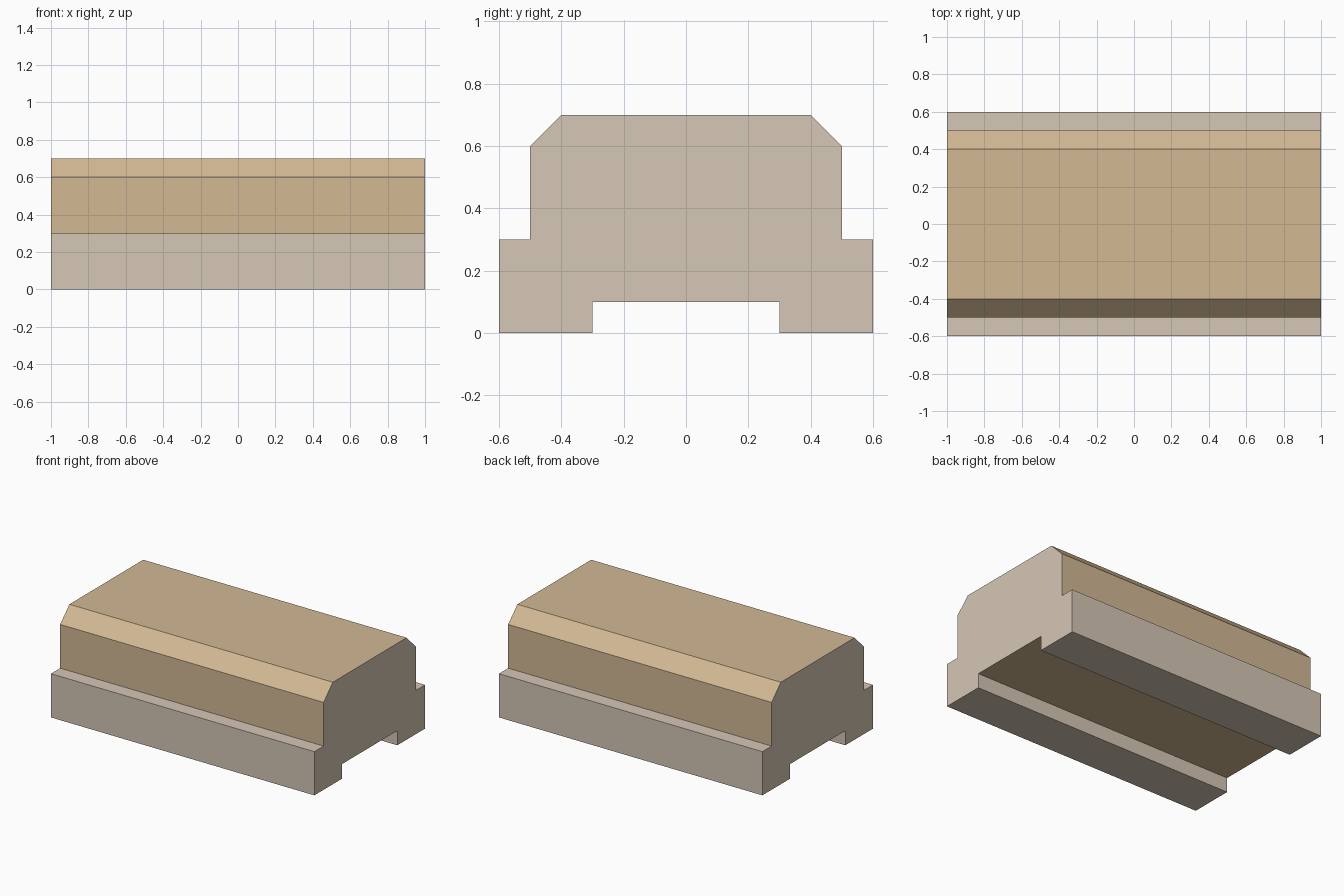
import bpy, bmesh

if "Cube" in bpy.data.objects:
    bpy.data.objects.remove(bpy.data.objects["Cube"])


def material(name, srgb):
    mat = bpy.data.materials.new(name)
    linear = [c / 12.92 if c <= 0.04045 else ((c + 0.055) / 1.055) ** 2.4 for c in srgb]
    mat.diffuse_color = (*linear, 1.0)
    mat.use_nodes = True
    mat.node_tree.nodes["Principled BSDF"].inputs["Base Color"].default_value = mat.diffuse_color
    return mat


# Half cross-section (y, z), from the underside groove up to the chamfered top
half = [(0.3, 0.1), (0.3, 0.0), (0.6, 0.0), (0.6, 0.3), (0.5, 0.3), (0.5, 0.6), (0.4, 0.7)]
profile = half + [(-y, z) for y, z in reversed(half)]

# Extrude the mirrored profile along the length
bm = bmesh.new()
end = bm.faces.new([bm.verts.new((-1.0, y, z)) for y, z in profile])
result = bmesh.ops.extrude_face_region(bm, geom=[end], use_keep_orig=True)
moved = [v for v in result["geom"] if isinstance(v, bmesh.types.BMVert)]
bmesh.ops.translate(bm, verts=moved, vec=(2.0, 0, 0))
bmesh.ops.recalc_face_normals(bm, faces=bm.faces)

# Tan on the long upper faces and the groove ceiling, beige on ends and base
for face in bm.faces:
    centre = face.calc_center_median()
    is_end = abs(face.normal.x) > 0.5
    is_groove_ceiling = face.normal.z < -0.5 and centre.z > 0.05
    face.material_index = int(not is_end and (centre.z > 0.35 or is_groove_ceiling))

mesh = bpy.data.meshes.new("grooved_block")
bm.to_mesh(mesh)
bm.free()
mesh.materials.append(material("pale_beige", (0.835, 0.78, 0.71)))
mesh.materials.append(material("warm_tan", (0.825, 0.725, 0.58)))
block = bpy.data.objects.new("grooved_block", mesh)
bpy.context.collection.objects.link(block)
